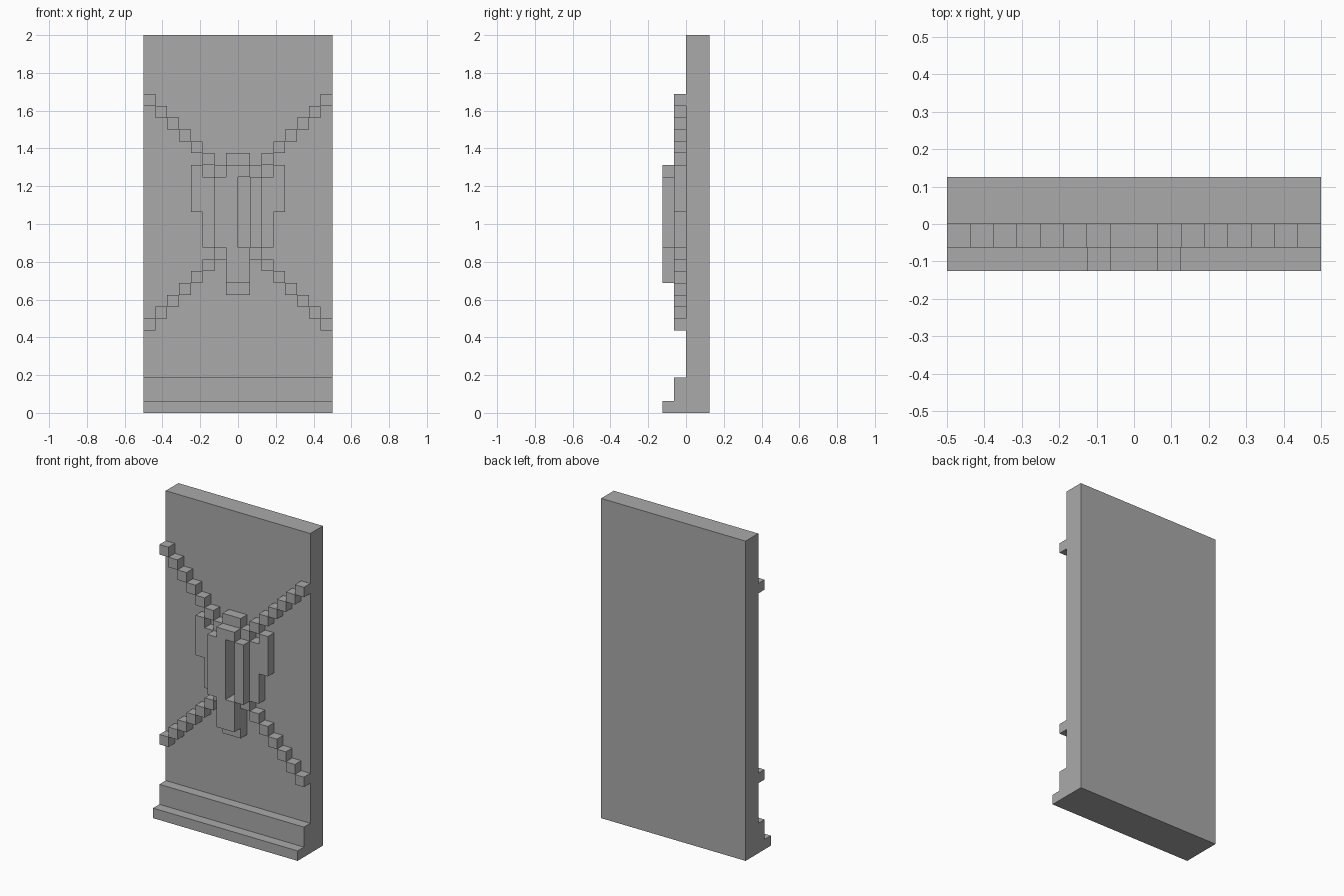
import bpy
from mathutils import Matrix, Vector
import bmesh

U = 1 / 16  # grid step

cube = bpy.data.objects.get("Cube")
if cube:
    bpy.data.objects.remove(cube, do_unlink=True)

stone = bpy.data.materials.new("grey stone")
stone.use_nodes = True
grey = (0.4, 0.4, 0.4, 1)
stone.diffuse_color = grey
stone.node_tree.nodes["Principled BSDF"].inputs["Base Color"].default_value = grey


def boxes(name, spans):
    """One object from boxes given as x, y, z ranges in grid steps."""
    bm = bmesh.new()
    for xs, ys, zs in spans:
        low, high = (Vector(c) * U for c in zip(xs, ys, zs))
        place = Matrix.Translation((low + high) / 2) @ Matrix.Diagonal((*(high - low), 1))
        bmesh.ops.create_cube(bm, size=1, matrix=place)
    mesh = bpy.data.meshes.new(name)
    bm.to_mesh(mesh)
    bm.free()
    mesh.materials.append(stone)
    obj = bpy.data.objects.new(name, mesh)
    bpy.context.collection.objects.link(obj)


def both(x0, x1, ys, zs):
    """A box and its mirror image."""
    return [((x0, x1), ys, zs), ((-x1, -x0), ys, zs)]


BACK, FRONT, FULL = (-1, 0), (-2, -1), (-2, 0)

# Slab and stepped foot
boxes("slab", [((-8, 8), (0, 2), (0, 32))])
boxes("foot_step_upper", [((-8, 8), BACK, (0, 3))])
boxes("foot_step_lower", [((-8, 8), FRONT, (0, 1))])

# Diagonal chains of blocks
upper, lower = [], []
for i in range(7):
    upper += both(7 - i, 8 - i, BACK, (26 - i, 27 - i))
    lower += both(7 - i, 8 - i, BACK, (7 + i, 8 + i))
boxes("upper_chains", upper)
boxes("lower_chains", lower)

# Central emblem with a deep slot
boxes("emblem_head", [((-1, 1), BACK, (20, 22)), ((-1, 1), FRONT, (20, 21))])
boxes("emblem_body", [((-2, 0), FULL, (14, 20)), ((1, 2), FULL, (14, 20))])
boxes("emblem_wings", both(2, 3, BACK, (14, 20)) + both(3, 4, BACK, (17, 21)))
boxes("emblem_tail", [((-1, 1), BACK, (10, 14)), ((-1, 1), FRONT, (11, 14))])
